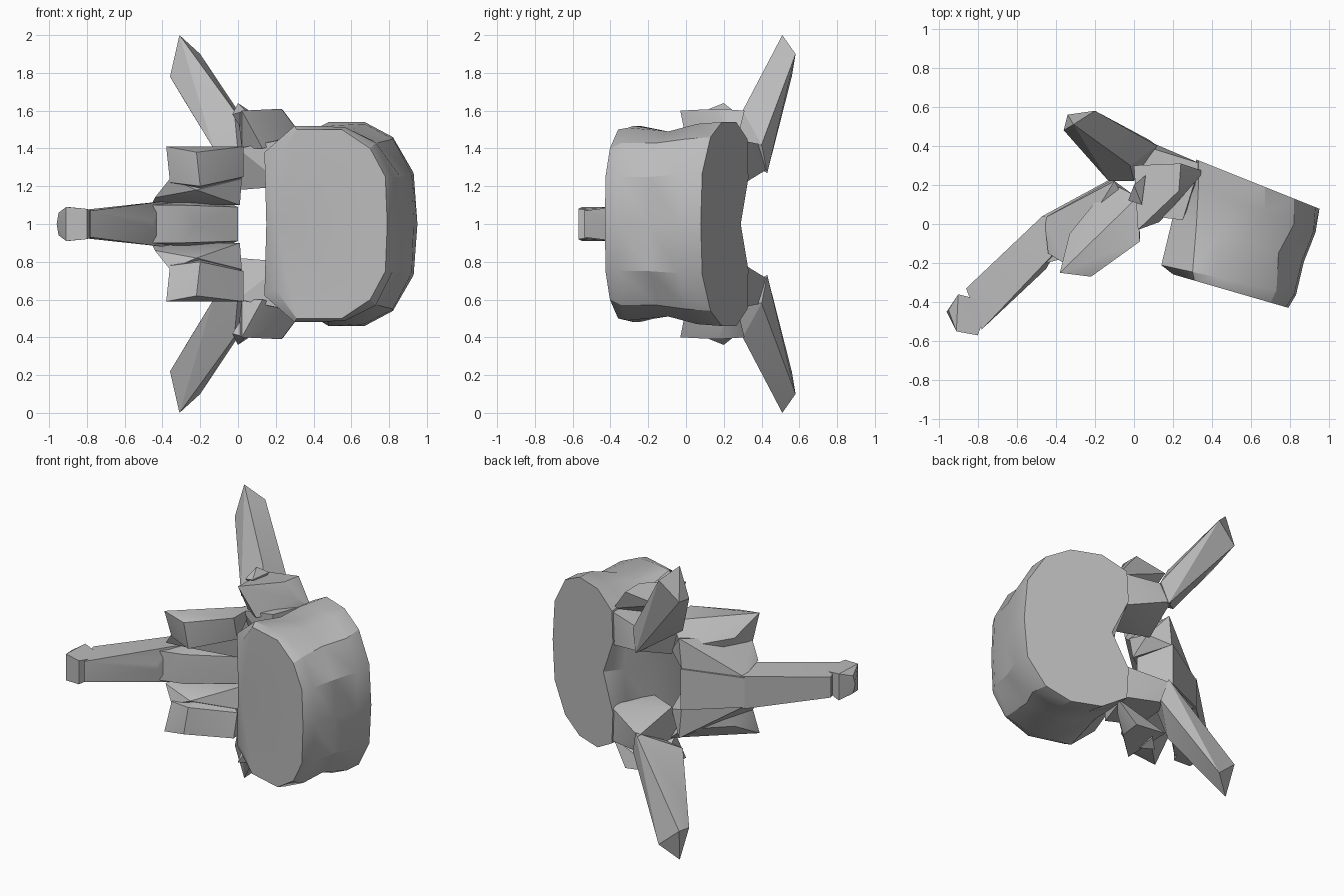
import bpy, bmesh, math

if "Cube" in bpy.data.objects:
    bpy.data.objects.remove(bpy.data.objects["Cube"])

bone = bpy.data.materials.new("bone_grey")
bone.diffuse_color = (0.5, 0.5, 0.5, 1)
bone.use_nodes = True
bone.node_tree.nodes["Principled BSDF"].inputs["Base Color"].default_value = bone.diffuse_color


def finish(name, bm):
    bmesh.ops.recalc_face_normals(bm, faces=bm.faces)
    mesh = bpy.data.meshes.new(name)
    bm.to_mesh(mesh)
    bm.free()
    mesh.materials.append(bone)
    ob = bpy.data.objects.new(name, mesh)
    bpy.context.collection.objects.link(ob)
    bpy.context.view_layer.objects.active = ob
    ob.select_set(True)
    bpy.ops.object.shade_smooth_by_angle(angle=math.radians(28))
    ob.select_set(False)


def add_hull(bm, pts):
    verts = [bm.verts.new(p) for p in pts]
    res = bmesh.ops.convex_hull(bm, input=verts)
    loose = {v for v in res["geom_interior"] if isinstance(v, bmesh.types.BMVert)}
    bmesh.ops.delete(bm, geom=list(loose), context="VERTS")


def paired(name, pts):
    """One solid on each side of the plane z = 1; points are (x, y, height off it)."""
    bm = bmesh.new()
    for s in (1, -1):
        add_hull(bm, [(x, y, 1 + s * d) for x, y, d in pts])
    finish(name, bm)


def central(name, pts):
    """One solid straddling the plane z = 1."""
    bm = bmesh.new()
    add_hull(bm, list({(x, y, 1 + s * d) for x, y, d in pts for s in (1, -1)}))
    finish(name, bm)


# Vertebral body: rings of half outlines (x, height), each on a slanted plane y = a + b*x
RINGS = [
    (-0.20, -0.29, [(.20, 0), (.20, .35), (.31, .50), (.43, .50), (.55, .50), (.70, .40), (.78, .25), (.79, 0)]),
    (-0.18, -0.22, [(.15, 0), (.14, .38), (.30, .52), (.43, .52), (.57, .51), (.73, .43), (.82, .25), (.83, 0)]),
    (0.11, -0.35, [(.21, 0), (.20, .33), (.32, .46), (.44, .48), (.58, .49), (.74, .43), (.86, .25), (.87, 0)]),
    (0.32, -0.39, [(.34, 0), (.29, .30), (.33, .46), (.48, .52), (.67, .53), (.82, .45), (.92, .26), (.93, 0)]),
    (0.458, -0.40, [(.42, 0), (.32, .24), (.33, .45), (.48, .54), (.67, .54), (.82, .46), (.93, .27), (.95, 0)]),
]
bm = bmesh.new()
loops = []
for a, b, half in RINGS:
    outline = half + [(x, -d) for x, d in half[-2:0:-1]]
    loops.append([bm.verts.new((x, a + b * x, 1 + d)) for x, d in outline])
for r0, r1 in zip(loops, loops[1:]):
    for i in range(len(r0)):
        j = (i + 1) % len(r0)
        bm.faces.new((r0[i], r0[j], r1[j], r1[i]))
bm.faces.new(loops[0])
bm.faces.new(loops[-1])
finish("vertebral_body", bm)

# Struts joining the body to the arch
paired("pedicle", [
    (.36, .30, .21), (.34, .31, .44), (.25, .02, .20), (.25, .02, .45), (.06, .43, .29),
    (.05, .40, .42), (.0, .15, .18), (.0, .05, .40)])

# Long side wings
paired("transverse_process", [
    (-.31, .51, 1.0), (-.20, .58, .90), (-.36, .48, .78), (-.34, .56, .78), (-.27, .42, .63),
    (-.02, .30, .60), (-.13, .22, .40), (.0, .22, .38), (.08, .43, .27), (.12, .40, .42)])

# Outer joint knobs beside the body
paired("upper_joint_process", [
    (.02, -.03, .60), (.23, .17, .61), (.24, .31, .60), (.0, .30, .57), (.30, .20, .50),
    (.36, .27, .44), (.02, .08, .40), (.13, .01, .40)])
paired("upper_joint_tip", [
    (.0, .20, .64), (-.03, .12, .58), (.06, .25, .60), (.04, .10, .60), (.02, .18, .5)])

# Flared joint plates at the front of the arch
paired("lower_joint_process", [
    (-.38, -.25, .41), (-.22, -.27, .38), (-.20, -.25, .20), (-.36, -.20, .22), (-.33, -.05, .30),
    (.03, -.09, .41), (.03, -.05, .25), (.02, .14, .40), (-.12, .21, .28), (-.20, .10, .15)])

# Side plates sloping from the ridge to the pedicles
paired("lamina", [
    (-.46, .03, .10), (-.44, -.15, .14), (-.36, -.20, .24), (-.12, .22, .14), (-.10, .22, .34),
    (.01, .14, .20), (.02, -.02, .24), (.01, .0, .10), (-.22, -.20, .18)])

# Middle of the arch
central("arch_ridge", [
    (-.47, .04, .10), (-.45, -.20, .10), (-.12, .23, .14), (-.04, .05, 0), (.0, .03, .09),
    (-.22, -.12, 0), (-.30, -.16, .10)])

# Rear spine shaft and its knobbed end
central("spinous_shaft", [
    (-.47, .04, .11), (-.40, -.14, .12), (-.45, -.23, .02), (-.86, -.33, .07), (-.78, -.54, .07),
    (-.30, .05, .10)])
central("spinous_tip", [
    (-.90, -.36, .09), (-.95, -.44, .06), (-.91, -.55, .09), (-.80, -.57, .08), (-.74, -.40, .06),
    (-.96, -.45, 0)])
